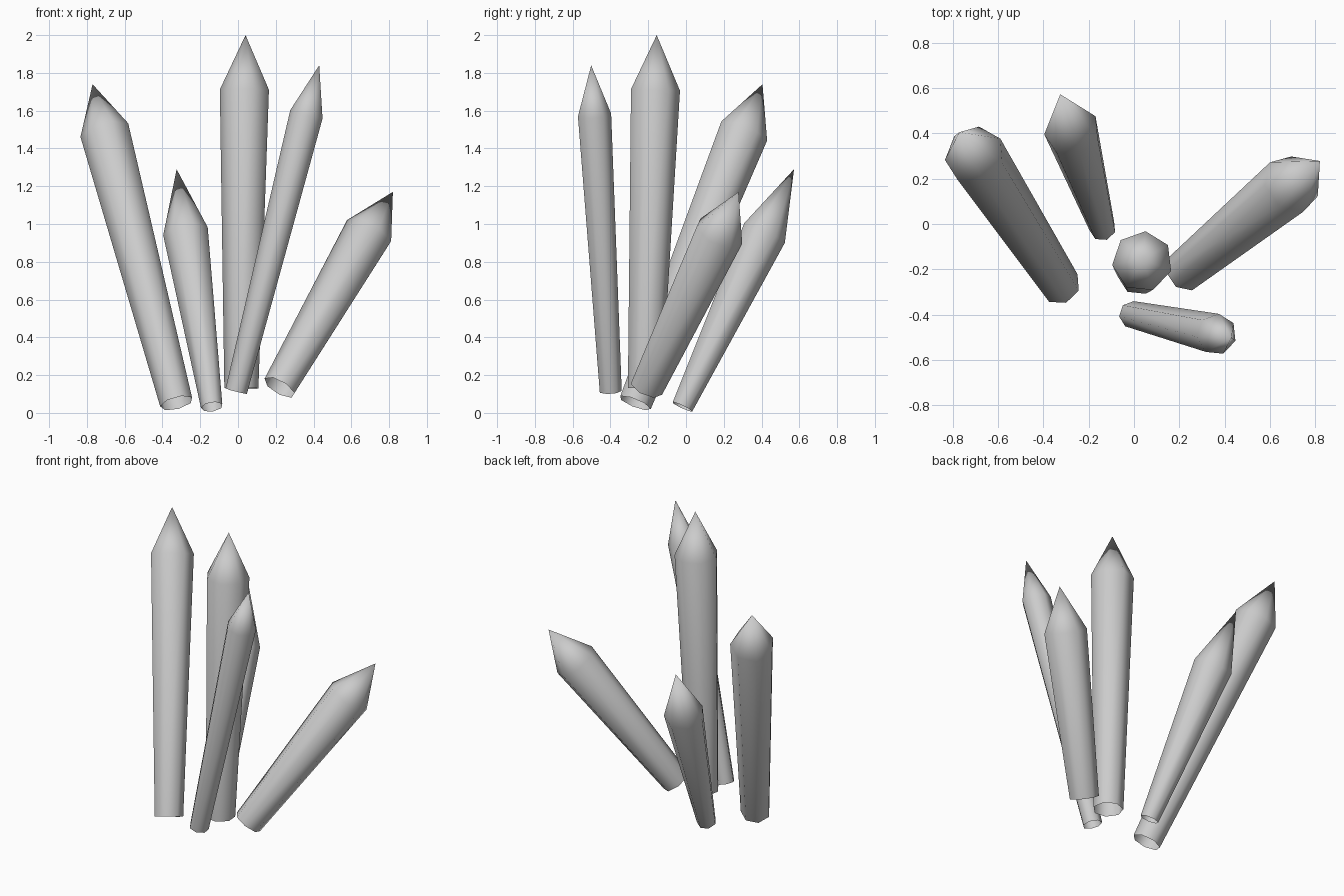
import bpy
import bmesh
from math import cos, sin, radians, tau
from mathutils import Vector

cube = bpy.data.objects.get("Cube")
if cube:
    bpy.data.objects.remove(cube, do_unlink=True)

# Single stone colour
grey = bpy.data.materials.new("crystal_grey")
grey.use_nodes = True
colour = (0.6, 0.6, 0.6, 1.0)
grey.diffuse_color = colour
grey.node_tree.nodes["Principled BSDF"].inputs["Base Color"].default_value = colour

SIDES = 7
PHASE = radians(84)


def crystal(name, base, tip, shoulder, r_base, r_shoulder):
    """Open-bottomed tapered shaft that widens to a shoulder, then a point."""
    base, tip = Vector(base), Vector(tip)
    axis = tip - base
    turn = Vector((0, 0, 1)).rotation_difference(axis)
    bm = bmesh.new()

    def ring(t, r):
        centre = base + axis * t
        angles = [PHASE + tau * i / SIDES for i in range(SIDES)]
        return [bm.verts.new(centre + turn @ Vector((r * cos(a), r * sin(a), 0)))
                for a in angles]

    low, high = ring(0, r_base), ring(shoulder, r_shoulder)
    point = bm.verts.new(tip)
    for i in range(SIDES):
        j = (i + 1) % SIDES
        bm.faces.new((low[i], low[j], high[j], high[i]))
        bm.faces.new((high[i], high[j], point))
    for face in bm.faces:
        face.smooth = True

    mesh = bpy.data.meshes.new(name)
    bm.to_mesh(mesh)
    bm.free()
    mesh.materials.append(grey)
    obj = bpy.data.objects.new(name, mesh)
    bpy.context.collection.objects.link(obj)


# Cluster of five leaning crystals
crystal("centre_crystal", (0.02, -0.22, 0.13), (0.04, -0.155, 2.0), 0.845, 0.093, 0.134)
crystal("right_tall_crystal", (-0.325, -0.27, 0.052), (-0.77, 0.405, 1.74), 0.85, 0.09, 0.135)
crystal("back_small_crystal", (-0.138, -0.02, 0.032), (-0.325, 0.572, 1.29), 0.73, 0.059, 0.123)
crystal("front_thin_crystal", (-0.008, -0.4, 0.115), (0.43, -0.502, 1.84), 0.85, 0.06, 0.091)
crystal("left_leaning_crystal", (0.22, -0.21, 0.135), (0.82, 0.278, 1.17), 0.79, 0.092, 0.135)
